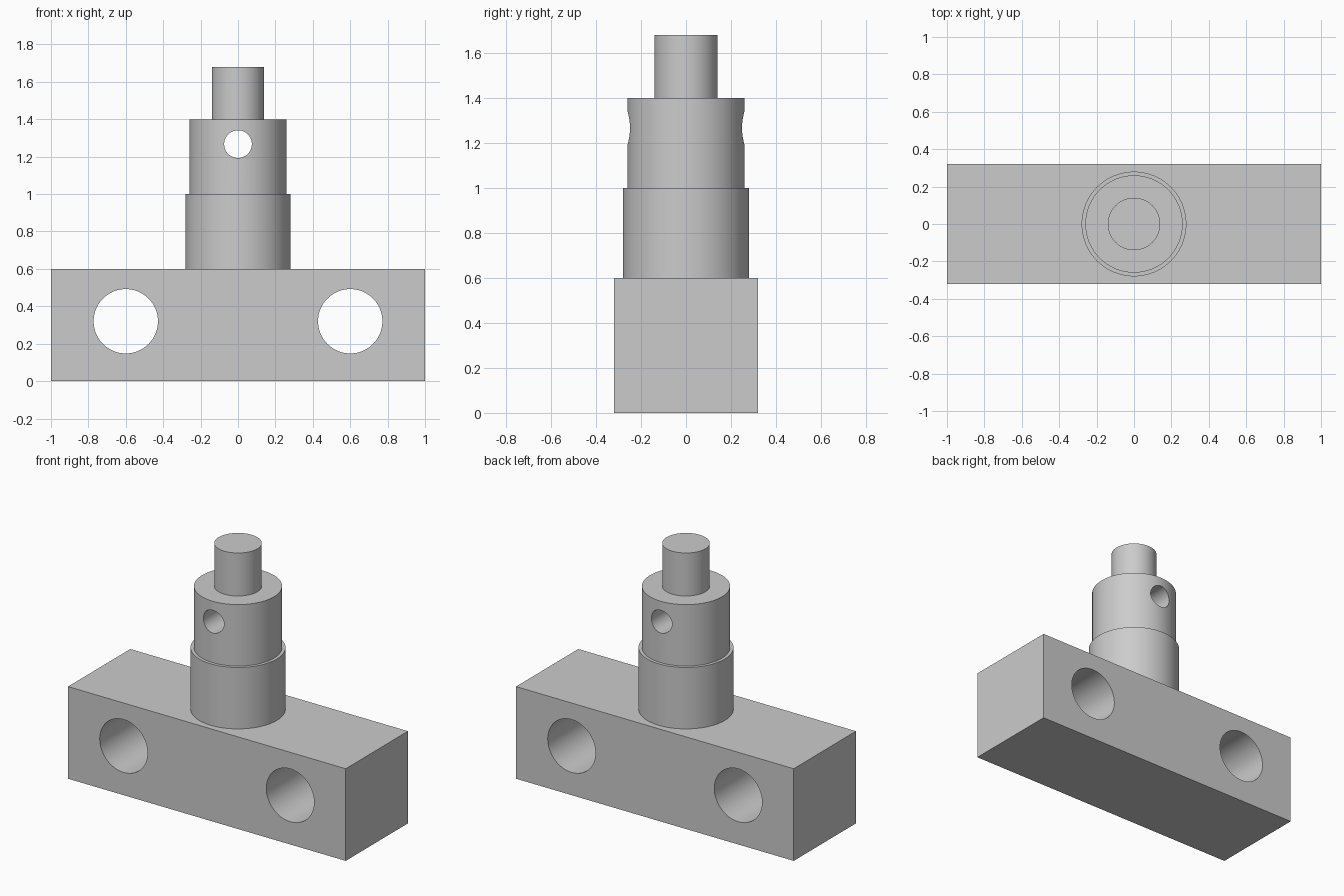
import bpy, math
from mathutils import Matrix

cube = bpy.data.objects.get("Cube")
if cube:
    bpy.data.objects.remove(cube, do_unlink=True)
import bmesh

SEGMENTS = 96

# Single grey material
grey = bpy.data.materials.new("plain grey")
grey.use_nodes = True
GREY = (0.6, 0.6, 0.6, 1)
grey.diffuse_color = GREY
grey.node_tree.nodes["Principled BSDF"].inputs["Base Color"].default_value = GREY


def make_object(name, bm):
    bmesh.ops.recalc_face_normals(bm, faces=bm.faces)
    mesh = bpy.data.meshes.new(name)
    bm.to_mesh(mesh)
    bm.free()
    mesh.materials.append(grey)
    obj = bpy.data.objects.new(name, mesh)
    bpy.context.collection.objects.link(obj)
    return obj


def activate(obj):
    bpy.ops.object.select_all(action='DESELECT')
    obj.select_set(True)
    bpy.context.view_layer.objects.active = obj


def drill(obj, x, z, radius):
    """Cut a round through hole along y."""
    bm = bmesh.new()
    bmesh.ops.create_cone(bm, cap_ends=True, segments=SEGMENTS, radius1=radius,
                          radius2=radius, depth=2,
                          matrix=Matrix.Translation((x, 0, z)) @ Matrix.Rotation(math.pi / 2, 4, 'X'))
    cutter = make_object("hole_cutter", bm)
    cutter.hide_render = True
    mod = obj.modifiers.new("hole", 'BOOLEAN')
    mod.operation, mod.solver, mod.object = 'DIFFERENCE', 'EXACT', cutter
    activate(obj)
    bpy.ops.object.modifier_apply(modifier=mod.name)
    bpy.data.objects.remove(cutter, do_unlink=True)


def smooth(obj):
    activate(obj)
    bpy.ops.object.shade_smooth_by_angle(angle=math.radians(30))


# Base block with two mounting holes
bm = bmesh.new()
bmesh.ops.create_cube(bm, size=1, matrix=Matrix.Translation((0, 0, 0.3)) @ Matrix.Diagonal((2, 0.64, 0.6, 1)))
base = make_object("base_block", bm)
for side in (-1, 1):
    drill(base, side * 0.6, 0.32, 0.172)
smooth(base)

# Stepped post: turned profile of three diameters
profile = [(0, 0.6), (0.28, 0.6), (0.28, 1.0), (0.26, 1.0), (0.26, 1.4),
           (0.14, 1.4), (0.14, 1.68), (0, 1.68)]
bm = bmesh.new()
verts = [bm.verts.new((r, 0, z)) for r, z in profile]
edges = [bm.edges.new(pair) for pair in zip(verts, verts[1:])]
bmesh.ops.spin(bm, geom=verts + edges, cent=(0, 0, 0), axis=(0, 0, 1),
               angle=2 * math.pi, steps=SEGMENTS)
bmesh.ops.remove_doubles(bm, verts=bm.verts, dist=0.0001)
post = make_object("stepped_post", bm)

# Cross hole through the middle step
drill(post, 0, 1.267, 0.074)
smooth(post)
